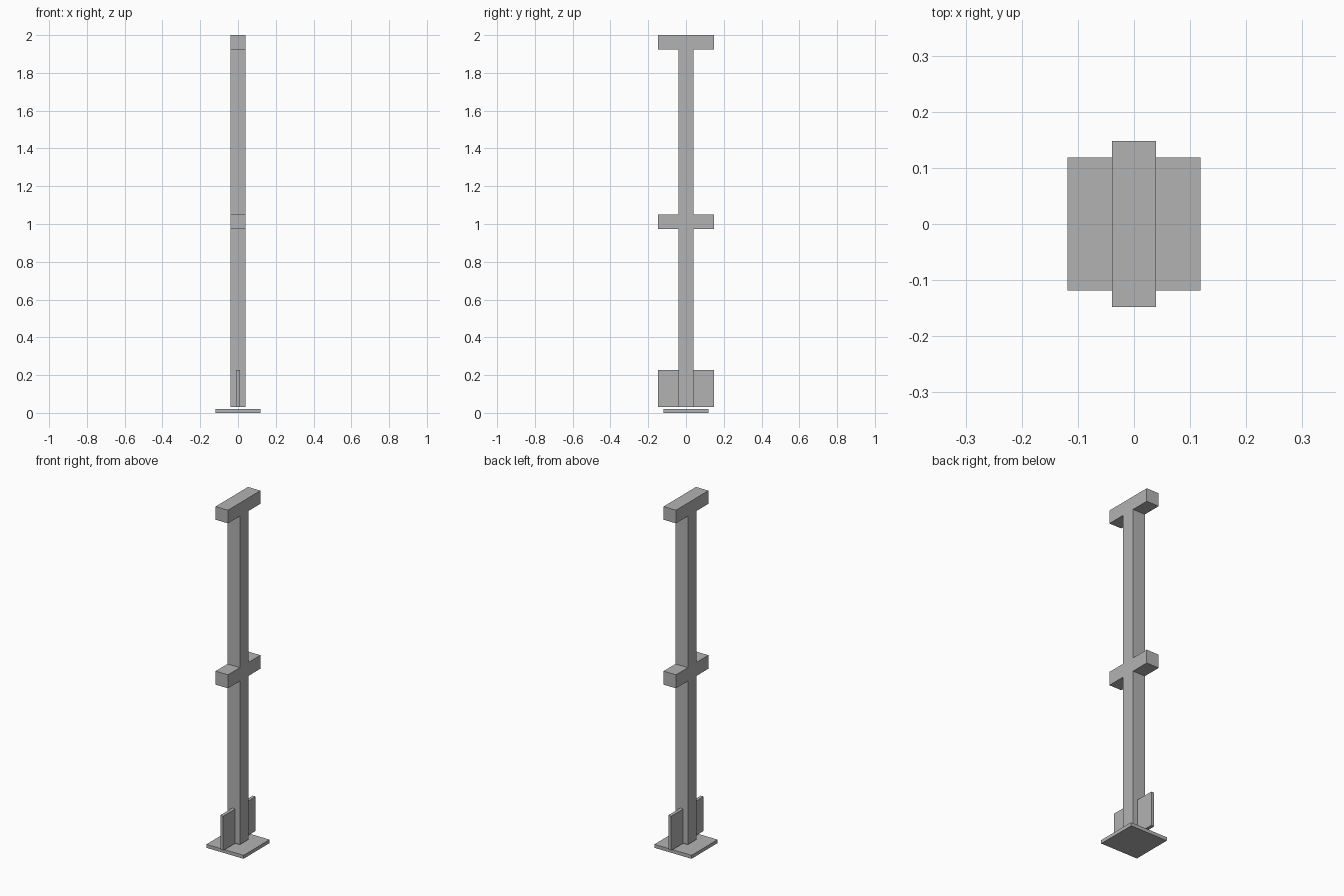
import bpy
import bmesh

cube = bpy.data.objects.get("Cube")
if cube:
    bpy.data.objects.remove(cube, do_unlink=True)

grey = bpy.data.materials.new("plain_grey")
grey.use_nodes = True
grey.diffuse_color = (0.45, 0.45, 0.45, 1)
grey.node_tree.nodes["Principled BSDF"].inputs["Base Color"].default_value = grey.diffuse_color


def extruded(name, outline, half_x):
    """Extrude a (y, z) outline along x, centred on x = 0."""
    bm = bmesh.new()
    face = bm.faces.new([bm.verts.new((-half_x, y, z)) for y, z in outline])
    grown = bmesh.ops.extrude_face_region(bm, geom=[face])["geom"]
    moved = [v for v in grown if isinstance(v, bmesh.types.BMVert)]
    bmesh.ops.translate(bm, verts=moved, vec=(2 * half_x, 0, 0))
    bmesh.ops.recalc_face_normals(bm, faces=bm.faces)
    mesh = bpy.data.meshes.new(name)
    bm.to_mesh(mesh)
    bm.free()
    mesh.materials.append(grey)
    obj = bpy.data.objects.new(name, mesh)
    bpy.context.collection.objects.link(obj)
    return obj


def rectangle(y0, y1, z0, z1):
    return [(y0, z0), (y1, z0), (y1, z1), (y0, z1)]


POST, ARM, BASE = 0.0395, 0.148, 0.1185   # half widths
FOOT, TOP = 0.03, 2.0

# Post with its middle and top cross arms, as one mirrored outline
side = [(POST, FOOT), (POST, 0.973), (ARM, 0.973), (ARM, 1.051),
        (POST, 1.051), (POST, 1.924), (ARM, 1.924), (ARM, TOP)]
extruded("post_with_arms", side + [(-y, z) for y, z in reversed(side)], POST)

# Thin fins at the foot, front and back
for name, s in (("front_fin", -1), ("back_fin", 1)):
    extruded(name, rectangle(s * POST, s * ARM, FOOT, 0.228), 0.0095)

# Ground plate, just below the post
extruded("base_plate", rectangle(-BASE, BASE, 0, 0.02), BASE)
